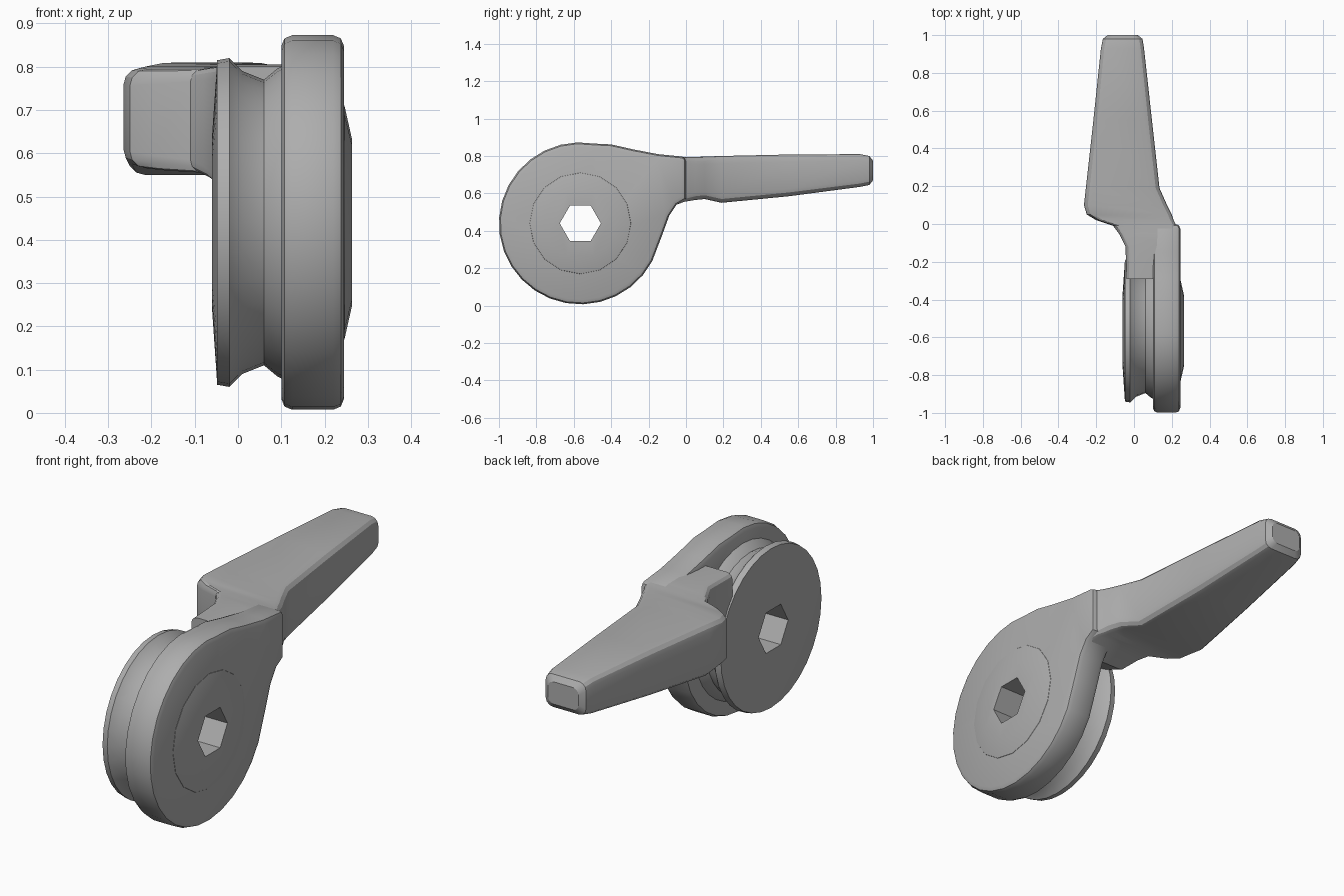
import bpy, bmesh, math
from mathutils import Vector

if "Cube" in bpy.data.objects:
    bpy.data.objects.remove(bpy.data.objects["Cube"])

CY, CZ = -0.565, 0.44          # wheel axis

grey = bpy.data.materials.new("plain grey")
grey.use_nodes = True
grey.diffuse_color = (0.42, 0.42, 0.42, 1)
grey.node_tree.nodes["Principled BSDF"].inputs["Base Color"].default_value = (0.42, 0.42, 0.42, 1)


def loft(name, rings):
    """Skin a list of equal-length point rings and cap both ends."""
    bm = bmesh.new()
    loops = [[bm.verts.new(p) for p in ring] for ring in rings]
    n = len(loops[0])
    for a, b in zip(loops, loops[1:]):
        for i in range(n):
            j = (i + 1) % n
            bm.faces.new((a[i], a[j], b[j], b[i]))
    bm.faces.new(loops[0])
    bm.faces.new(loops[-1])
    bmesh.ops.recalc_face_normals(bm, faces=bm.faces)
    mesh = bpy.data.meshes.new(name)
    bm.to_mesh(mesh)
    bm.free()
    mesh.materials.append(grey)
    ob = bpy.data.objects.new(name, mesh)
    bpy.context.collection.objects.link(ob)
    return ob


def disc_ring(x, r, sides):
    return [(x, CY + r * math.cos(math.tau * i / sides), CZ + r * math.sin(math.tau * i / sides))
            for i in range(sides)]


def lathe(name, profile, sides):
    return loft(name, [disc_ring(x, r, sides) for x, r in profile])


def rounded_box(y, x0, x1, z0, z1, r):
    ring = []
    corners = [(x1 - r, z1 - r), (x0 + r, z1 - r), (x0 + r, z0 + r), (x1 - r, z0 + r)]
    for k, (cx, cz) in enumerate(corners):
        for step in range(4):
            a = math.radians(90 * k + 30 * step)
            ring.append((cx + r * math.cos(a), y, cz + r * math.sin(a)))
    return ring


def activate(ob):
    bpy.ops.object.select_all(action='DESELECT')
    ob.select_set(True)
    bpy.context.view_layer.objects.active = ob


# Teardrop side plate: round wheel flowing into the arm
outline = [(CY + 0.435 * math.cos(math.radians(a)), CZ + 0.433 * math.sin(math.radians(a)))
           for a in range(80, 336, 12)]
outline += [(-0.13, 0.37), (-0.09, 0.48), (-0.05, 0.54), (0.0, 0.57), (0.0, 0.795),
            (-0.15, 0.81), (-0.28, 0.835), (-0.4, 0.862)]
plate = loft("side_plate", [[(x, y, z) for y, z in outline] for x in (0.1, 0.245)])
bevel = plate.modifiers.new("Bevel", 'BEVEL')
bevel.width = 0.025
bevel.segments = 2
bevel.limit_method = 'ANGLE'
bevel.angle_limit = math.radians(60)

# Grooved wheel and the raised boss on the plate
wheel = lathe("grooved_wheel", [(-0.06, 0.2), (-0.048, 0.375), (-0.02, 0.38), (0.01, 0.35),
                                (0.06, 0.33), (0.09, 0.355), (0.12, 0.37)], 32)
boss = lathe("plate_boss", [(0.22, 0.29), (0.246, 0.27), (0.264, 0.19)], 16)

# Hexagonal axle hole through all three
for ob in (plate, wheel, boss):
    cutter = lathe("axle_cutter", [(-0.3, 0.11), (0.5, 0.11)], 6)
    cutter.hide_render = True
    cut = ob.modifiers.new("Axle hole", 'BOOLEAN')
    cut.object = cutter
    cut.operation = 'DIFFERENCE'
    cut.solver = 'EXACT'
    activate(ob)
    for mod in list(ob.modifiers):
        bpy.ops.object.modifier_apply(modifier=mod.name)
    bpy.data.objects.remove(cutter)

# Cranked, tapering arm: y, x range, z range, corner radius
sections = [
    (-0.29, -0.04, 0.235, 0.58, 0.80, 0.03),
    (-0.12, -0.045, 0.242, 0.51, 0.805, 0.03),
    (-0.05, -0.08, 0.237, 0.54, 0.80, 0.03),
    (-0.01, -0.11, 0.225, 0.555, 0.795, 0.03),
    (0.02, -0.20, 0.21, 0.56, 0.795, 0.035),
    (0.05, -0.25, 0.20, 0.565, 0.795, 0.04),
    (0.10, -0.265, 0.175, 0.57, 0.797, 0.04),
    (0.19, -0.255, 0.135, 0.55, 0.80, 0.04),
    (0.55, -0.215, 0.095, 0.585, 0.808, 0.04),
    (0.93, -0.175, 0.053, 0.635, 0.81, 0.035),
    (0.98, -0.165, 0.045, 0.645, 0.80, 0.035),
    (1.0, -0.14, 0.02, 0.67, 0.775, 0.03),
]
arm = loft("lever_arm", [rounded_box(*s) for s in sections])

for ob in (plate, wheel, boss, arm):
    activate(ob)
    bpy.ops.object.shade_smooth_by_angle(angle=math.radians(25))
